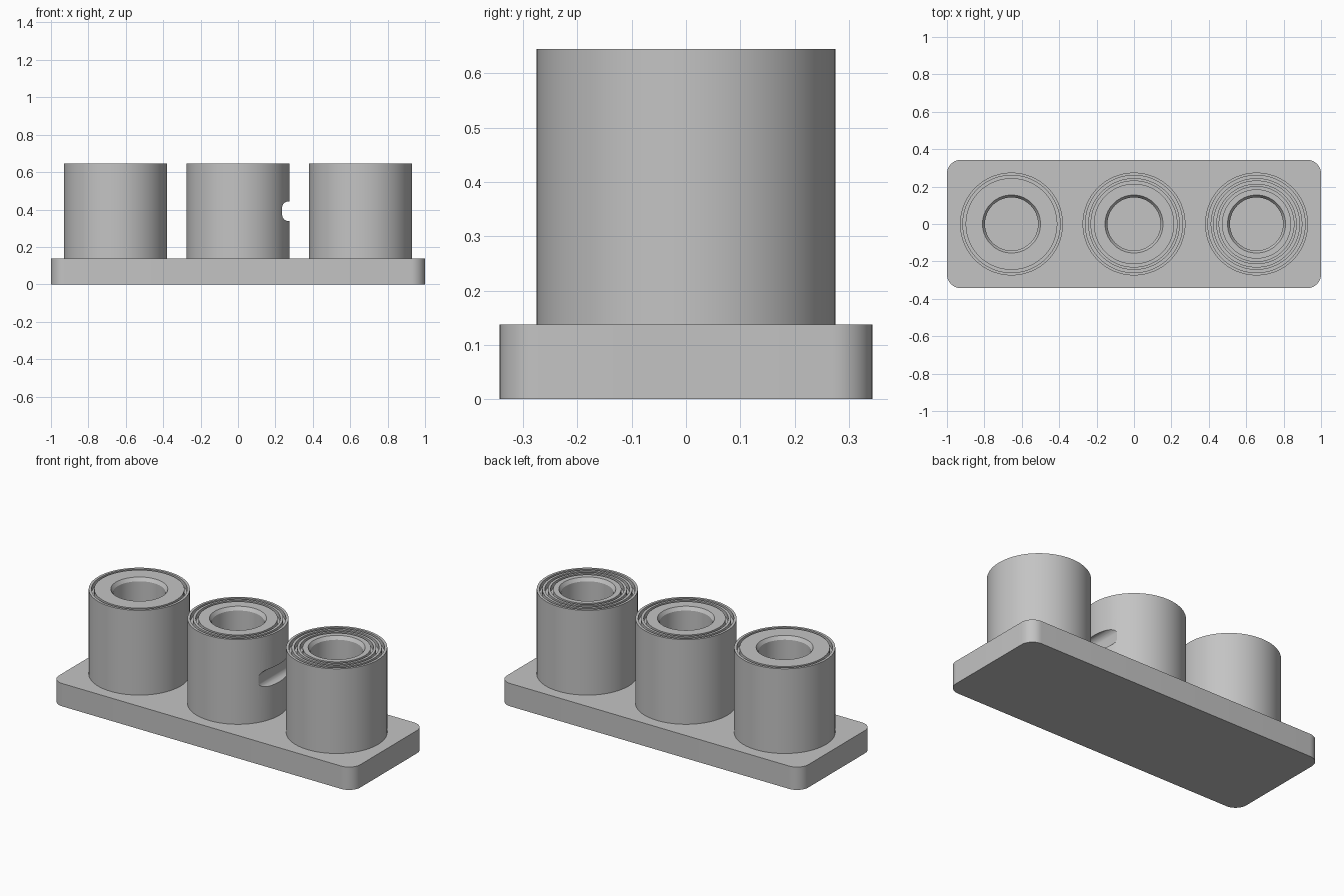
import bpy
import bmesh
import math

cube = bpy.data.objects.get("Cube")
if cube:
    bpy.data.objects.remove(cube, do_unlink=True)

BASE_TOP, TOP = 0.137, 0.645
RADIUS, BORE, PITCH = 0.275, 0.142, 0.015
SPACING = 0.655

grey = bpy.data.materials.new("light grey")
grey.use_nodes = True
colour = (0.55, 0.55, 0.55, 1)
grey.diffuse_color = colour
grey.node_tree.nodes["Principled BSDF"].inputs["Base Color"].default_value = colour


def add_object(name, bm):
    bmesh.ops.recalc_face_normals(bm, faces=bm.faces[:])
    mesh = bpy.data.meshes.new(name)
    bm.to_mesh(mesh)
    bm.free()
    mesh.materials.append(grey)
    obj = bpy.data.objects.new(name, mesh)
    bpy.context.collection.objects.link(obj)
    return obj


def shade(obj):
    bpy.ops.object.select_all(action='DESELECT')
    obj.select_set(True)
    bpy.context.view_layer.objects.active = obj
    for mod in list(obj.modifiers):
        bpy.ops.object.modifier_apply(modifier=mod.name)
    bpy.ops.object.shade_smooth_by_angle(angle=math.radians(30))


def rounded_box(name, size, centre, axis, radius):
    """Box whose edges along one axis are rounded."""
    bm = bmesh.new()
    bmesh.ops.create_cube(bm, size=1)
    bmesh.ops.scale(bm, vec=size, verts=bm.verts[:])
    bmesh.ops.translate(bm, vec=centre, verts=bm.verts[:])
    edges = [e for e in bm.edges
             if abs((e.verts[0].co - e.verts[1].co)[axis]) > 0.01]
    bmesh.ops.bevel(bm, geom=edges, offset=radius, segments=10,
                    profile=0.5, affect='EDGES')
    return add_object(name, bm)


def lathe(name, profile, x, steps=96):
    """Closed profile of (radius, height) points turned about z."""
    bm = bmesh.new()
    rings = []
    for r, z in profile:
        rings.append([bm.verts.new((x + r * math.cos(math.tau * i / steps),
                                    r * math.sin(math.tau * i / steps), z))
                      for i in range(steps)])
    for a, b in zip(rings, rings[1:] + rings[:1]):
        for i in range(steps):
            j = (i + 1) % steps
            bm.faces.new((a[i], a[j], b[j], b[i]))
    return add_object(name, bm)


def post_profile(grooves, depth=0.03):
    """Bored post with concentric grooves in its top."""
    points = [(BORE, BASE_TOP - 0.01), (RADIUS, BASE_TOP - 0.01), (RADIUS, TOP)]
    for n in range(grooves):
        outer = RADIUS - PITCH * (2 * n + 1)
        inner = outer - PITCH
        points += [(outer, TOP), (outer, TOP - depth),
                   (inner, TOP - depth), (inner, TOP)]
    return points + [(BORE + 0.013, TOP), (BORE, TOP - 0.02)]


# Base plate with rounded corners
shade(rounded_box("base_plate", (2, 0.687, BASE_TOP),
                  (0, 0, BASE_TOP / 2), 2, 0.075))

# Three posts, with one more groove on each
posts = [lathe(name, post_profile(i + 1), (i - 1) * SPACING)
         for i, name in enumerate(("right_post", "middle_post", "left_post"))]

# Slot across the side of the middle post
cutter = rounded_box("slot_cutter", (0.2, 0.8, 0.106), (0.336, 0, 0.391), 1, 0.035)
cutter.hide_render = True
cut = posts[1].modifiers.new("slot", 'BOOLEAN')
cut.operation = 'DIFFERENCE'
cut.solver = 'EXACT'
cut.object = cutter

for post in posts:
    shade(post)
bpy.data.objects.remove(cutter, do_unlink=True)
